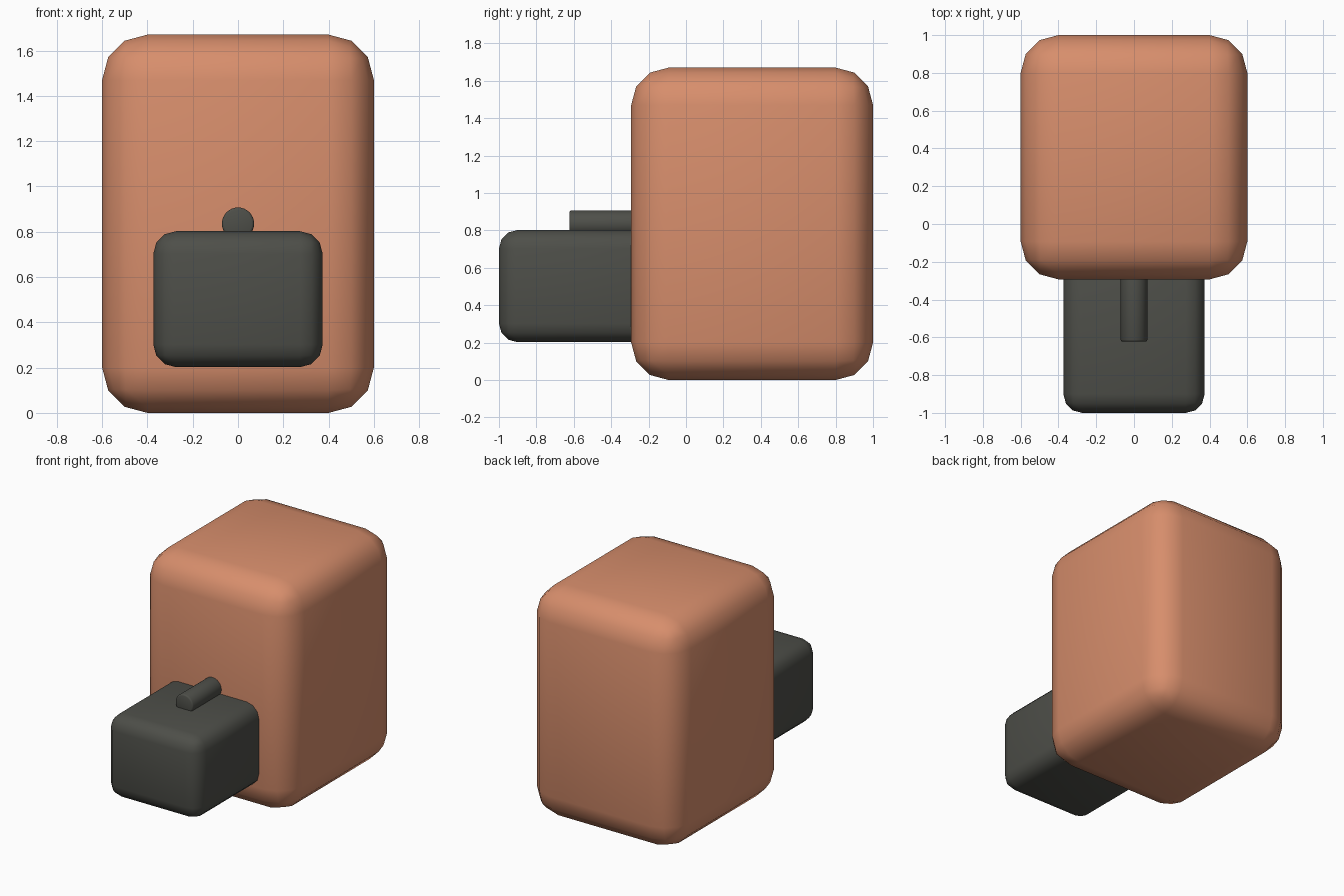
import bpy, math

if "Cube" in bpy.data.objects:
    bpy.data.objects.remove(bpy.data.objects["Cube"])


def material(name, colour):
    m = bpy.data.materials.new(name)
    m.diffuse_color = (*colour, 1)
    m.use_nodes = True
    m.node_tree.nodes["Principled BSDF"].inputs["Base Color"].default_value = m.diffuse_color
    return m


orange = material("terracotta", (0.68, 0.27, 0.15))
dark = material("charcoal", (0.075, 0.077, 0.066))


def finish(obj, name, mat, bevel, segments):
    obj.name = name
    obj.data.materials.append(mat)
    mod = obj.modifiers.new("rounded edges", 'BEVEL')
    mod.width = bevel
    mod.segments = segments
    mod.limit_method = 'ANGLE'
    mod.angle_limit = math.radians(40)
    bpy.ops.object.shade_smooth()


def rounded_box(name, lo, hi, mat, bevel, segments=3):
    centre = [(a + b) / 2 for a, b in zip(lo, hi)]
    bpy.ops.mesh.primitive_cube_add(size=1, location=centre)
    obj = bpy.context.object
    obj.scale = [b - a for a, b in zip(lo, hi)]
    bpy.ops.object.transform_apply(location=False, rotation=False, scale=True)
    finish(obj, name, mat, bevel, segments)


# Tall main body
rounded_box("body", (-0.6, -0.293, 0), (0.6, 1, 1.67), orange, 0.2)

# Front block, set into the body
rounded_box("front_block", (-0.374, -1, 0.202), (0.374, -0.1, 0.802), dark, 0.1)

# Small rod lying on the block and running into the body
y0, y1 = -0.623, -0.1
bpy.ops.mesh.primitive_cylinder_add(
    vertices=32, radius=0.071, depth=y1 - y0,
    location=(0, (y0 + y1) / 2, 0.836), rotation=(math.pi / 2, 0, 0))
finish(bpy.context.object, "top_rod", dark, 0.01, 2)
